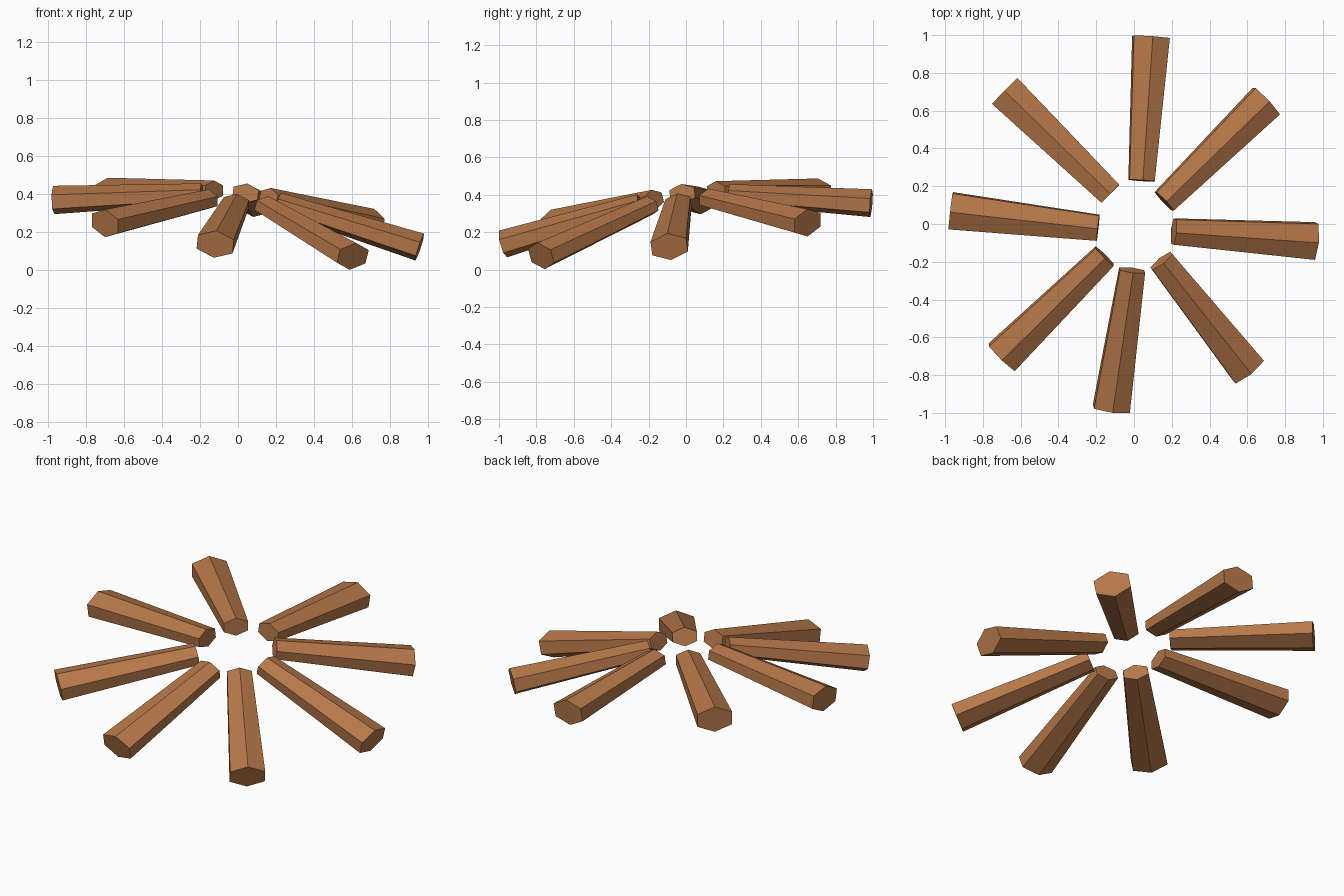
import bpy, bmesh, math
from mathutils import Vector

if "Cube" in bpy.data.objects:
    bpy.data.objects.remove(bpy.data.objects["Cube"])

# One wood colour
wood = bpy.data.materials.new("brown wood")
wood.diffuse_color = (0.468, 0.188, 0.068, 1)
wood.use_nodes = True
wood.node_tree.nodes["Principled BSDF"].inputs["Base Color"].default_value = wood.diffuse_color

# The whole ring leans slightly, so the logs share this up direction
UP = Vector((0.12, -0.12, 1)).normalized()
WIDTH, HEIGHT = 0.192, 0.15      # outer end: across flats, across corners
INNER_SCALE = 0.70               # logs taper towards the middle


def log(name, inner, outer):
    """Tapered, flattened six-sided log between two end centres."""
    inner, outer = Vector(inner), Vector(outer)
    axis = (outer - inner).normalized()
    side = axis.cross(UP).normalized()
    up = side.cross(axis)
    bm = bmesh.new()
    rings = []
    for centre, s in ((inner, INNER_SCALE), (outer, 1.0)):
        ring = []
        for i in range(6):
            a = math.radians(60 * i)
            w = math.sin(a) / math.cos(math.radians(30)) * WIDTH / 2
            h = math.cos(a) * HEIGHT / 2
            ring.append(bm.verts.new(centre + side * w * s + up * h * s))
        rings.append(ring)
    a, b = rings
    bm.faces.new(a)
    bm.faces.new(b)
    for i in range(6):
        j = (i + 1) % 6
        bm.faces.new((a[i], a[j], b[j], b[i]))
    bmesh.ops.recalc_face_normals(bm, faces=bm.faces)
    mesh = bpy.data.meshes.new(name)
    bm.to_mesh(mesh)
    bm.free()
    mesh.materials.append(wood)
    bpy.context.collection.objects.link(bpy.data.objects.new(name, mesh))


# Ring of campfire logs: inner end centre, outer end centre
log("log_back", (0.04, 0.23, 0.405), (0.09, 0.99, 0.355))
log("log_back_right", (0.16, 0.12, 0.382), (0.70, 0.65, 0.25))
log("log_right", (0.21, -0.04, 0.358), (0.957, -0.09, 0.122))
log("log_front_right", (0.145, -0.195, 0.342), (0.605, -0.775, 0.073))
log("log_front", (-0.01, -0.245, 0.352), (-0.12, -0.978, 0.137))
log("log_front_left", (-0.155, -0.17, 0.375), (-0.70, -0.705, 0.247))
log("log_left", (-0.19, -0.02, 0.405), (-0.97, 0.07, 0.37))
log("log_back_left", (-0.125, 0.16, 0.42), (-0.685, 0.705, 0.412))
